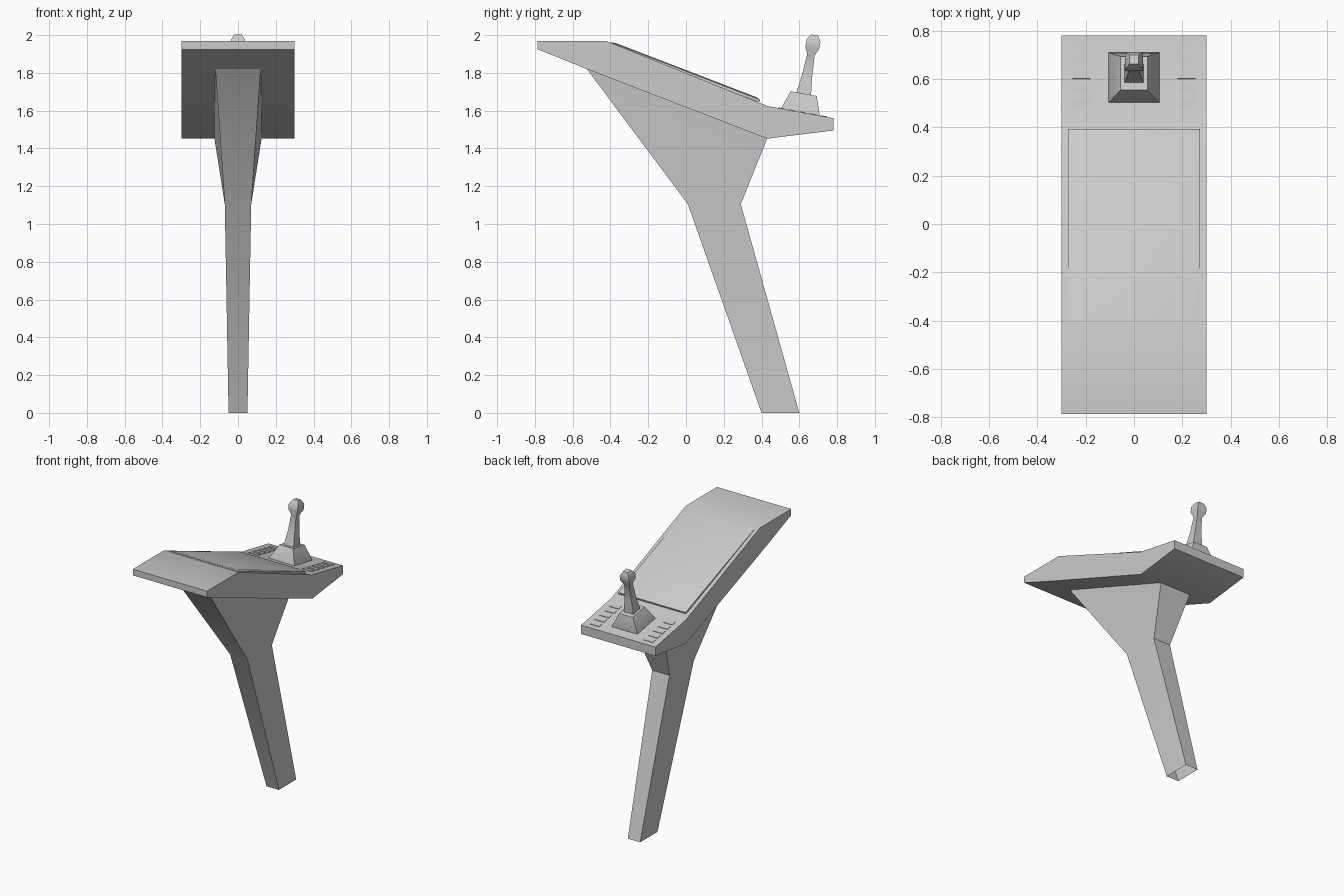
import bpy, bmesh, math
from mathutils import Matrix, Vector

if "Cube" in bpy.data.objects:
    bpy.data.objects.remove(bpy.data.objects["Cube"], do_unlink=True)

grey = bpy.data.materials.new("plain grey")
grey.use_nodes = True
grey.diffuse_color = (0.6, 0.6, 0.6, 1)
grey.node_tree.nodes["Principled BSDF"].inputs["Base Color"].default_value = (0.6, 0.6, 0.6, 1)


def loft(name, rings, frame=Matrix(), caps=True, angle=30):
    """Skin a list of equal-length point rings into one object."""
    bm = bmesh.new()
    loops = [[bm.verts.new(frame @ Vector(p)) for p in ring] for ring in rings]
    n = len(loops[0])
    for a, b in zip(loops, loops[1:]):
        for i in range(n):
            j = (i + 1) % n
            bm.faces.new((a[i], a[j], b[j], b[i]))
    if caps:
        bm.faces.new(loops[0][::-1])
        bm.faces.new(loops[-1])
    bmesh.ops.recalc_face_normals(bm, faces=bm.faces)
    mesh = bpy.data.meshes.new(name)
    bm.to_mesh(mesh)
    bm.free()
    mesh.materials.append(grey)
    ob = bpy.data.objects.new(name, mesh)
    bpy.context.collection.objects.link(ob)
    bpy.ops.object.select_all(action="DESELECT")
    ob.select_set(True)
    bpy.context.view_layer.objects.active = ob
    bpy.ops.object.shade_smooth_by_angle(angle=math.radians(angle))
    return ob


def rect(hx, hy, z, cx=0, cy=0):
    return [(cx - hx, cy - hy, z), (cx + hx, cy - hy, z),
            (cx + hx, cy + hy, z), (cx - hx, cy + hy, z)]


def tilted(y, z, slope):
    """Frame lying on a surface that drops towards the back."""
    return Matrix.Translation((0, y, z)) @ Matrix.Rotation(-math.atan(slope), 4, "X")


# Console: side profile extruded across the width
profile = [(-0.785, 1.97), (-0.425, 1.97), (0.43, 1.625), (0.78, 1.56),
           (0.78, 1.495), (0.43, 1.452), (-0.525, 1.82), (-0.785, 1.925)]
loft("console", [[(x, y, z) for y, z in profile] for x in (-0.3, 0.3)])

# Leg: hollow, bent, flaring up to the console
# (front y, front z, front half width, back y, back z, back half width)
sections = [(0.40, 0, 0.05, 0.60, 0, 0.05),
            (0.01, 1.105, 0.07, 0.29, 1.105, 0.07),
            (-0.525, 1.82, 0.12, 0.43, 1.453, 0.125)]
loft("leg", [[(-fw, fy, fz), (fw, fy, fz), (bw, by, bz), (-bw, by, bz)]
             for fy, fz, fw, by, bz, bw in sections], caps=False)

# Screen: thin panel with a softly bevelled rim
loft("screen", [rect(0.272, 0.423, -0.02), rect(0.272, 0.423, -0.006),
                rect(0.245, 0.40, 0)], tilted(0, 1.815, 0.385))

# Joystick on the rear control deck
deck = tilted(0.605, 1.592, 0.186)
loft("joystick_base", [rect(0.105, 0.105, -0.01), rect(0.105, 0.105, 0),
                       rect(0.055, 0.07, 0.1)], deck)
stick = [(0.04, 0.095), (0.027, 0.2), (0.02, 0.31),
         (0.037, 0.345), (0.037, 0.385), (0.019, 0.415)]
loft("joystick", [rect(r, r, h) for r, h in stick], deck, angle=40)

# Two columns of flat buttons
for side, label in ((1, "left"), (-1, "right")):
    for i in range(5):
        y = (i - 2) * 0.0575 + 0.012
        loft(f"button_{label}_{i + 1}",
             [rect(0.038, 0.017, h, side * 0.217, y) for h in (-0.003, 0.004)], deck)
